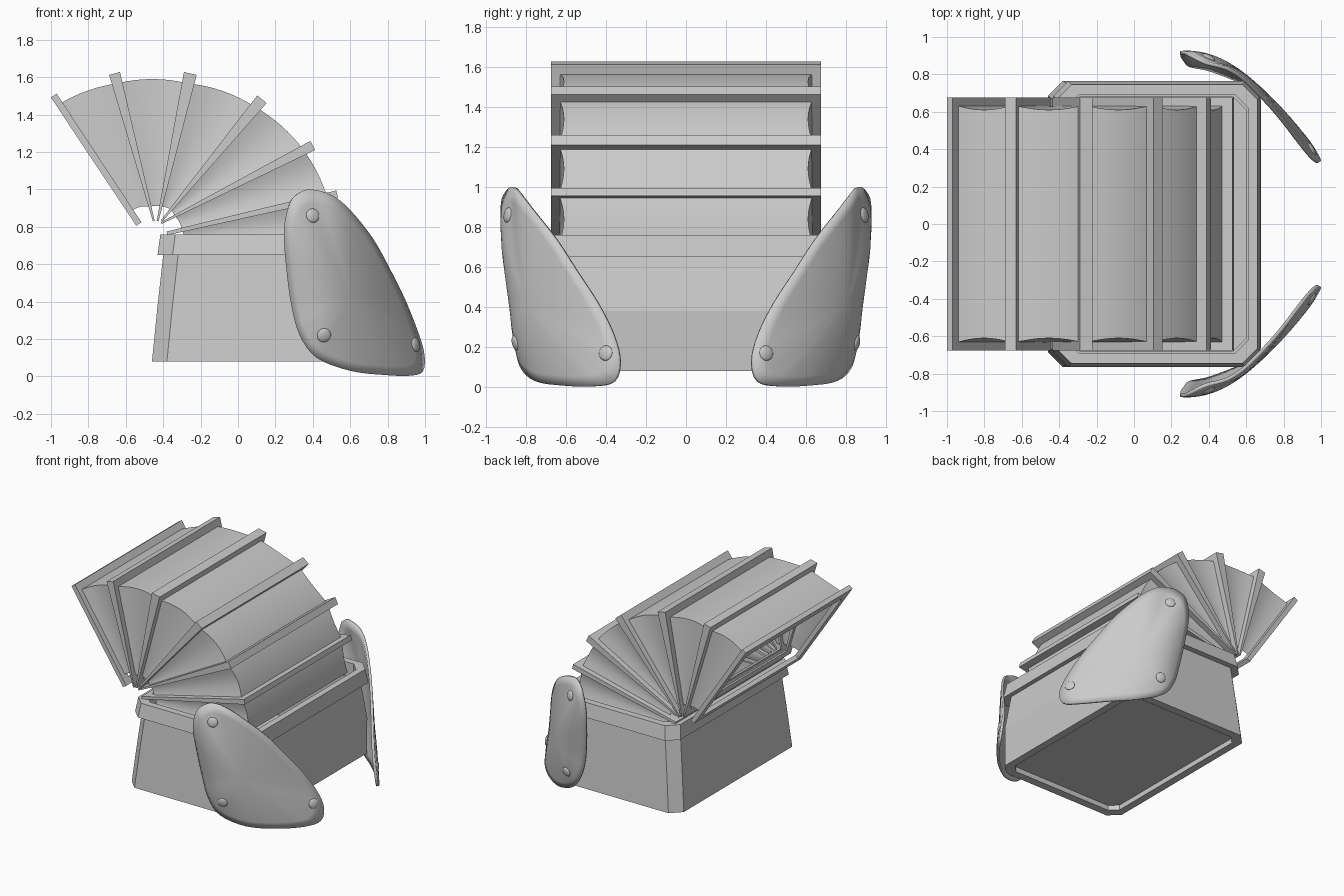
import bpy, bmesh, math
from mathutils import Vector

if "Cube" in bpy.data.objects:
    bpy.data.objects.remove(bpy.data.objects["Cube"])


def make(name, verts, faces, smooth=False):
    me = bpy.data.meshes.new(name)
    me.from_pydata(verts, [], faces)
    bm = bmesh.new()
    bm.from_mesh(me)
    bmesh.ops.recalc_face_normals(bm, faces=bm.faces)
    bm.to_mesh(me)
    bm.free()
    ob = bpy.data.objects.new(name, me)
    bpy.context.collection.objects.link(ob)
    if smooth:
        for o in bpy.context.selected_objects:
            o.select_set(False)
        ob.select_set(True)
        bpy.context.view_layer.objects.active = ob
        bpy.ops.object.shade_smooth_by_angle(angle=math.radians(35))
    return ob


def loft(name, rings, closed=False):
    """Join rectangular rings (x0, x1, half_y, z, corner cut)."""
    verts, faces = [], []
    for x0, x1, h, z, c in rings:
        verts += [(x0 + c, -h, z), (x1 - c, -h, z), (x1, c - h, z), (x1, h - c, z),
                  (x1 - c, h, z), (x0 + c, h, z), (x0, h - c, z), (x0, c - h, z)]
    n = len(rings)
    for r in range(n if closed else n - 1):
        a, b = r * 8, (r + 1) % n * 8
        faces += [(a + i, a + (i + 1) % 8, b + (i + 1) % 8, b + i) for i in range(8)]
    if not closed:
        faces += [tuple(range(8)), tuple(range(n * 8 - 8, n * 8))]
    return make(name, verts, faces)


# Tapered box with recessed underside and open top
loft("base_box", [(-.40, .60, .70, .12, .06), (-.40, .60, .70, .08, .06),
                  (-.46, .66, .765, .08, .08), (-.43, .68, .742, .38, .08),
                  (-.40, .64, .72, .65, .08), (-.36, .60, .68, .65, .07),
                  (-.38, .60, .68, .18, .06)])
# Collar around the box opening
loft("collar", [(-.40, .64, .72, .65, .08), (-.43, .675, .765, .65, .08),
                (-.415, .66, .745, .76, .08), (-.365, .61, .69, .76, .07),
                (-.365, .61, .69, .65, .07)], closed=True)

# Hinged frames: base x,z, tip x,z, thickness at base and tip
FRAMES = [(-.38, .765, .53, .975, .02, .04), (-.41, .82, .40, 1.235, .01, .055),
          (-.41, .83, .128, 1.482, .01, .065), (-.43, .83, -.255, 1.62, .01, .07),
          (-.45, .83, -.66, 1.62, .01, .06), (-.53, .815, -.985, 1.502, .033, .037)]


def frame(i, bx, bz, tx, tz, t0, t1):
    base, d = Vector((bx, 0, bz)), Vector((tx - bx, 0, tz - bz))
    length = d.length
    d.normalize()
    nrm = Vector((-d.z, 0, d.x))
    verts = []
    for side in (-.5, .5):
        for u0, u1, h in ((0, length, .675), (.05, length - .08, .605)):
            for u, y in ((u0, -h), (u1, -h), (u1, h), (u0, h)):
                t = t0 + (t1 - t0) * u / length
                verts.append(base + d * u + nrm * (side * t) + Vector((0, y, 0)))
    faces = []
    for a, b in ((0, 4), (8, 12), (0, 8), (4, 12)):
        faces += [(a + k, a + (k + 1) % 4, b + (k + 1) % 4, b + k) for k in range(4)]
    make(f"bellows_frame_{i}", verts, faces)


for i, f in enumerate(FRAMES, 1):
    frame(i, *f)

# Folded fabric stretched between neighbouring frames
PIVOT = Vector((-.42, .81))


def fabric(i, fa, fb, steps=8):
    def polar(f, w):
        b, t = Vector(f[:2]), Vector(f[2:4])
        length = (t - b).length
        p = b + (t - b) * ((.08 + (length - .135) * w) / length) - PIVOT
        return p.length, math.atan2(p.y, p.x)
    path = [(w, s) for w in (0, .25, .5, .75, 1) for s in (1,)]
    path += [(w, -1) for w in (1, .75, .5, .25, 0)]
    verts, n = [], len(path)
    for k in range(steps + 1):
        t = k / steps
        for w, s in path:
            (ra, aa), (rb, ab) = polar(fa, w), polar(fb, w)
            r, a = ra + (rb - ra) * t, aa + (ab - aa) * t
            y = s * (.635 - .025 * math.sin(math.pi * t) * (.3 + .7 * w))
            verts.append((PIVOT.x + r * math.cos(a), y, PIVOT.y + r * math.sin(a)))
    faces = [(k * n + j, k * n + j + 1, (k + 1) * n + j + 1, (k + 1) * n + j)
             for k in range(steps) for j in range(n - 1)]
    make(f"bellows_fabric_{i}", verts, faces, True)


chain = [(-.36, .71, .58, .71)] + FRAMES
for i in range(len(chain) - 1):
    fabric(i + 1, chain[i], chain[i + 1])

# Curved corner plates: outline points, filled with a gently domed surface
OUTLINE = [Vector(p) for p in (
    (.39, .87, 1.0), (.50, .84, .97), (.60, .775, .89), (.72, .655, .74), (.81, .55, .58),
    (.89, .445, .42), (.955, .365, .26), (.995, .335, .13), (.99, .365, .03),
    (.92, .47, .004), (.78, .62, .008), (.60, .755, .03), (.42, .83, .10), (.33, .85, .22),
    (.285, .86, .38), (.258, .89, .58), (.245, .92, .78), (.275, .925, .92), (.325, .90, .98))]
CENTRE, SLOPE = Vector((.60, .80, .42)), -.8


def smooth_outline(sub=4):
    pts, n = [], len(OUTLINE)
    for i in range(n):
        a, b, c, d = (OUTLINE[(i + k) % n] for k in (-1, 0, 1, 2))
        for k in range(sub):
            t = k / sub
            pts.append(.5 * (2 * b + (c - a) * t + (2 * a - 5 * b + 4 * c - d) * t * t
                             + (3 * b - a - 3 * c + d) * t ** 3))
    return pts


def plate(side, s):
    rim, rings = smooth_outline(), 8
    n = len(rim)
    verts = [(CENTRE.x, s * CENTRE.y, CENTRE.z)]
    for r in range(1, rings + 1):
        t = r / rings
        for p in rim:
            q = p - CENTRE
            y = CENTRE.y + SLOPE * q.x * t + (q.y - SLOPE * q.x) * t * t
            verts.append((CENTRE.x + q.x * t, s * y, CENTRE.z + q.z * t))
    faces = [(0, 1 + j, 1 + (j + 1) % n) for j in range(n)]
    for r in range(rings - 1):
        a, b = 1 + r * n, 1 + (r + 1) * n
        faces += [(a + j, b + j, b + (j + 1) % n, a + (j + 1) % n) for j in range(n)]
    if s > 0:
        faces = [f[::-1] for f in faces]
    ob = make(f"{side}_plate", verts, faces, True)
    # make the surface normals face outwards before thickening inwards
    if ob.data.polygons[0].normal.y * s < 0:
        ob.data.flip_normals()
    # Rivets sit on the plate surface
    bpy.context.view_layer.update()
    for k, (x, z) in enumerate(((.40, .86), (.46, .22), (.95, .17)), 1):
        hit, loc, nrm, _ = ob.ray_cast(Vector((x, s * 3, z)), Vector((0, -s, 0)))
        if not hit:
            continue
        bpy.ops.mesh.primitive_uv_sphere_add(segments=20, ring_count=10, radius=.038, location=loc)
        rivet = bpy.context.object
        rivet.name = f"{side}_rivet_{k}"
        rivet.scale = (1, 1, .35)
        rivet.rotation_euler = nrm.to_track_quat('Z', 'Y').to_euler()
        bpy.ops.object.shade_smooth()
    m = ob.modifiers.new("thickness", 'SOLIDIFY')
    m.thickness, m.offset = .02, -1


plate("front", -1)
plate("back", 1)
